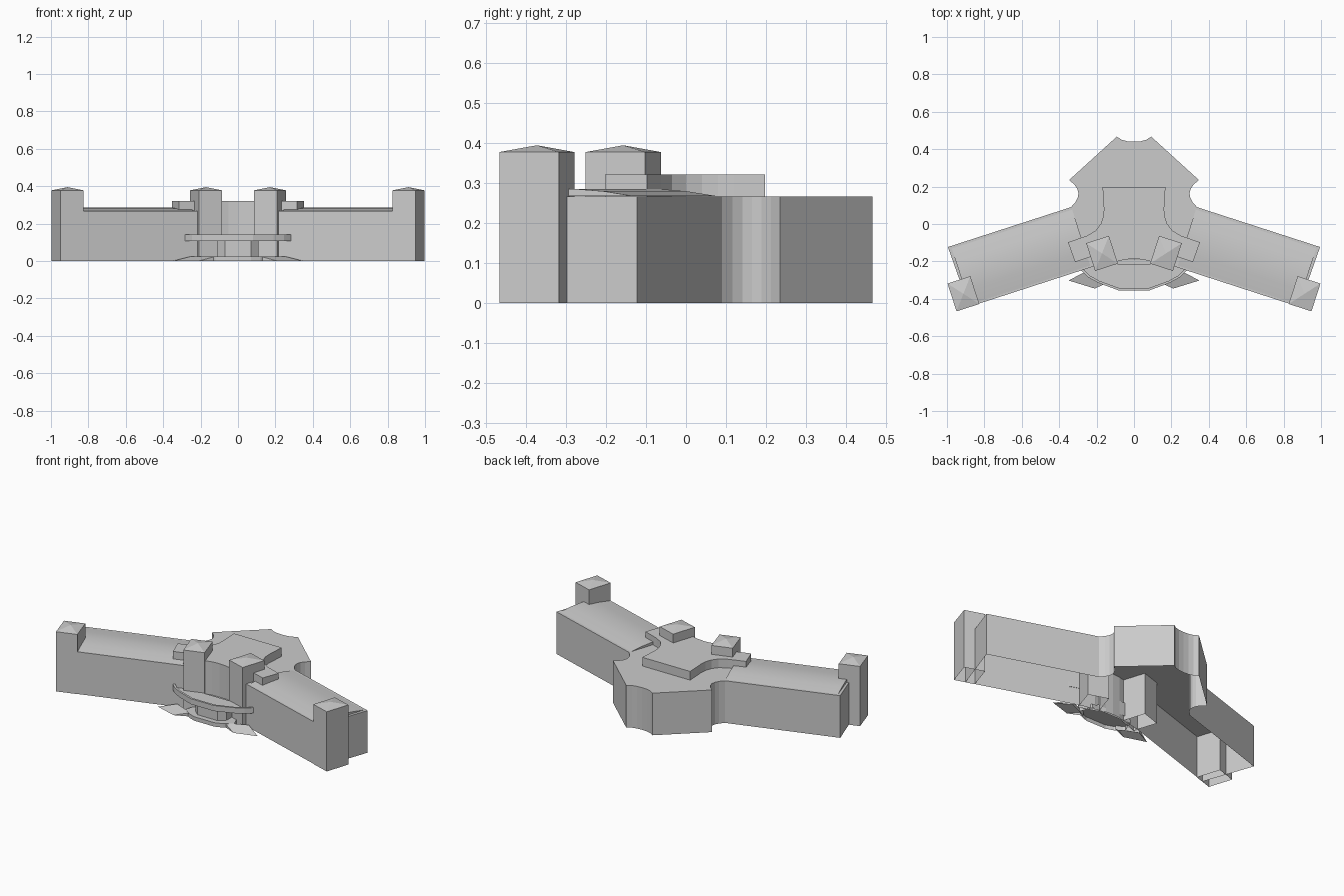
import bpy, bmesh, math
from mathutils import Vector

if "Cube" in bpy.data.objects:
    bpy.data.objects.remove(bpy.data.objects["Cube"])

U = Vector((0.952, -0.307))    # along the right wing, outward
V = Vector((0.307, 0.952))     # across the right wing, backward


def finish(name, bm):
    bmesh.ops.recalc_face_normals(bm, faces=bm.faces)
    me = bpy.data.meshes.new(name)
    bm.to_mesh(me)
    bm.free()
    ob = bpy.data.objects.new(name, me)
    bpy.context.collection.objects.link(ob)
    return ob


def prism(name, pts, z0, z1, bottom=False, peak=None):
    """Vertical extrusion of an outline; open below unless asked, optional pyramid top."""
    bm = bmesh.new()
    lo = [bm.verts.new((p[0], p[1], z0)) for p in pts]
    hi = [bm.verts.new((p[0], p[1], z1)) for p in pts]
    n = len(pts)
    tip = None
    if peak:
        c = sum((Vector(p[:2]) for p in pts), Vector((0, 0))) / n
        tip = bm.verts.new((c.x, c.y, peak))
    else:
        bm.faces.new(hi)
    for i in range(n):
        j = (i + 1) % n
        bm.faces.new((lo[i], lo[j], hi[j], hi[i]))
        if tip:
            bm.faces.new((hi[i], hi[j], tip))
    if bottom:
        bm.faces.new(lo[::-1])
    ob = finish(name, bm)
    if not peak and not bottom:      # open shells: make sure the roof faces up
        me = ob.data
        if max(me.polygons, key=lambda f: f.center.z).normal.z < 0:
            me.flip_normals()
    return ob


def mirrored(half):
    """Close a right-hand half outline by reflecting it in x."""
    return half + [(-x, y) for x, y in reversed(half) if abs(x) > 1e-6]


def arc(a, b, bulge, n=6):
    """Points from a to b bowed sideways (to the left of a->b) by bulge."""
    a, b = Vector(a), Vector(b)
    d = b - a
    side = Vector((-d.y, d.x)).normalized()
    return [tuple(a + d * t + side * bulge * 4 * t * (1 - t))
            for t in (i / n for i in range(n + 1))]


front_wall = [(0.1, -0.203), (0.05, -0.19), (0, -0.186)]

# Main body: hub with scooped corners and two angled wings
body = ([(0, 0.44), (0.035, 0.442), (0.065, 0.45), (0.092, 0.467), (0.347, 0.235)]
        + arc((0.347, 0.235), (0.337, 0.09), -0.045)[1:]
        + [(0.995, -0.123), (0.882, -0.443), (0.21, -0.225)] + front_wall)
prism("main_building", mirrored(body), 0, 0.267)

# Raised central storey with concave sides and stubs over the wings
upper = ([(0.168, 0.198), (0.168, 0.12)]
         + [(0.161, 0.08), (0.164, 0.04), (0.178, 0.0), (0.205, -0.035), (0.25, -0.062)]
         + [(0.353, -0.098), (0.315, -0.203), (0.2, -0.165)] + front_wall)
upper[1] = (0.164, 0.12)
prism("upper_storey", mirrored(upper), 0.267, 0.322)

for s, side in ((1, "right"), (-1, "left")):
    # Stair towers at the hub and at the wing ends
    for label, c in (("inner", (0.171, -0.157)), ("outer", (0.912, -0.373))):
        c = Vector(c)
        pts = [c + U * 0.064 * a + V * 0.078 * b
               for a, b in ((-1, -1), (1, -1), (1, 1), (-1, 1))]
        prism(f"{side}_{label}_tower", [(p.x * s, p.y) for p in pts], 0, 0.378, peak=0.395)

    # Shallow gabled wing roof, set in from the walls
    bm = bmesh.new()
    inner, outer = Vector((0.282, -0.073)), Vector((0.926, -0.281))
    rows = []
    for c in (inner, outer):
        row = []
        for t, z in ((-1, 0.268), (-0.5, 0.280), (0, 0.286), (0.5, 0.280), (1, 0.268)):
            p = c + V * 0.157 * t
            row.append(bm.verts.new((p.x * s, p.y, z)))
        rows.append(row)
    for i in range(4):
        f = bm.faces.new((rows[0][i], rows[1][i], rows[1][i + 1], rows[0][i + 1]))
        f.smooth = True
    for row in rows:
        bm.faces.new(row)
    finish(f"{side}_wing_roof", bm)

    # Sloping entrance ramp
    bm = bmesh.new()
    a, b = (0.35, -0.302, 0), (0.21, -0.345, 0)
    c, d = (0.12, -0.305, 0.025), (0.25, -0.25, 0.025)
    top = [bm.verts.new((p[0] * s, p[1], p[2])) for p in (a, b, c, d)]
    low = [bm.verts.new((p[0] * s, p[1], 0)) for p in (c, d)]
    bm.faces.new(top)
    bm.faces.new((top[1], low[0], top[2]))
    bm.faces.new((top[0], top[3], low[1]))
    bm.faces.new((top[2], low[0], low[1], top[3]))
    finish(f"{side}_ramp", bm)

# Entrance: platform, glazed vestibule, canopy slab and raised rim
prism("entrance_platform",
      mirrored([(0.14, -0.2), (0.17, -0.28), (0.12, -0.32), (0.07, -0.338)]), 0, 0.025)
prism("vestibule", mirrored([(0.11, -0.19), (0.11, -0.27), (0.07, -0.305)]), 0.025, 0.112)

edge = [(0.284, -0.248), (0.245, -0.285), (0.19, -0.315), (0.08, -0.356)]
inset = [(0.27, -0.243), (0.237, -0.275), (0.185, -0.304), (0.077, -0.343)]
prism("canopy", mirrored([(0.19, -0.215)] + inset), 0.11, 0.122, bottom=True)
rim = edge + [(-x, y) for x, y in reversed(edge)]
rim += [(-x, y) for x, y in inset] + inset[::-1]
bm = bmesh.new()
n = len(rim)
levels = [[bm.verts.new((x, y, z)) for x, y in rim] for z in (0.108, 0.143)]
for i in range(n):
    j = (i + 1) % n
    bm.faces.new((levels[0][i], levels[0][j], levels[1][j], levels[1][i]))
for lv in levels:
    for i in range(n // 2 - 1):
        bm.faces.new((lv[i], lv[i + 1], lv[n - 2 - i], lv[n - 1 - i]))
finish("canopy_rim", bm)
